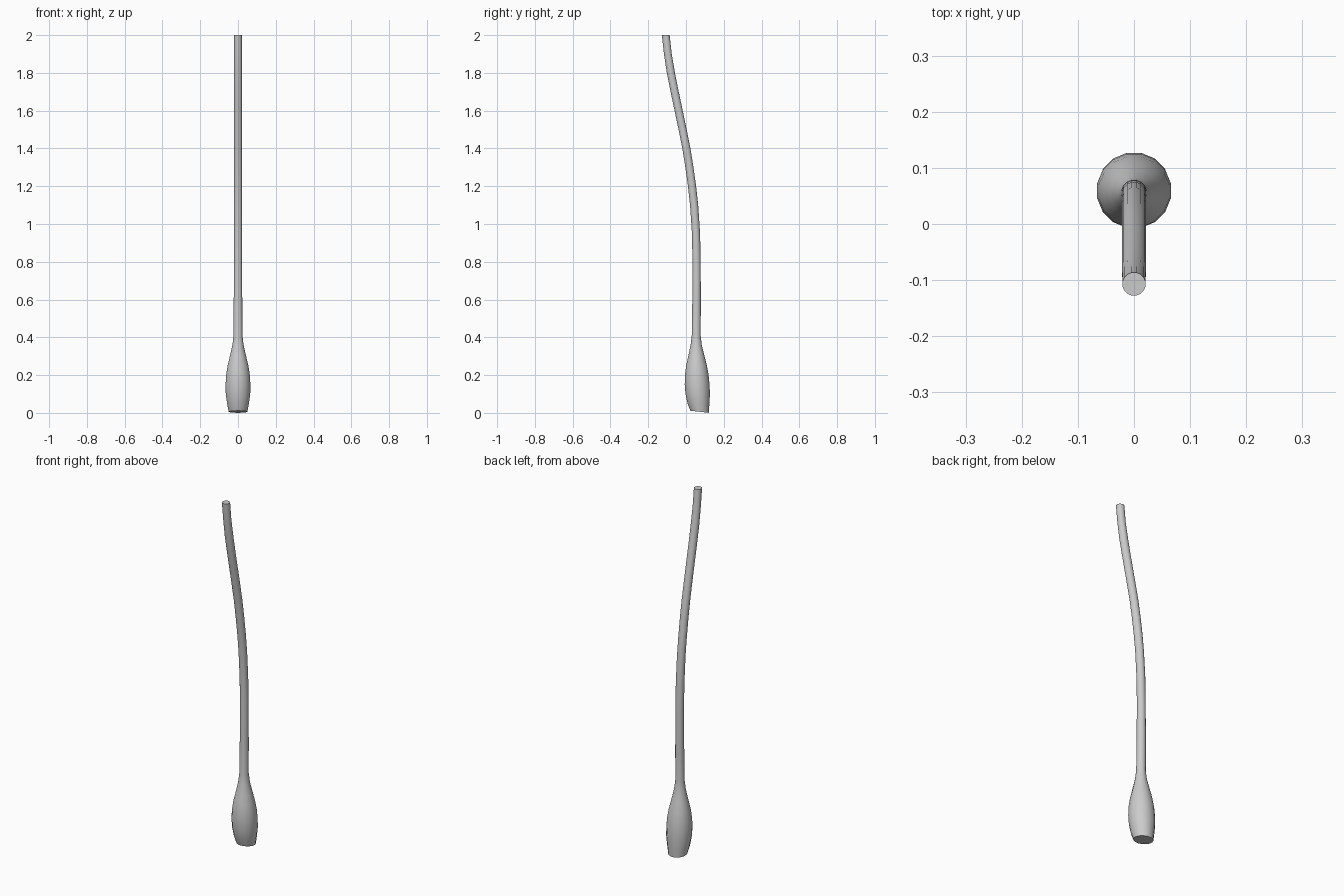
import bpy, bmesh, math

if "Cube" in bpy.data.objects:
    bpy.data.objects.remove(bpy.data.objects["Cube"])

SIDES = 16
# cross-sections from bottom to top: height, centre y, radius
RINGS = [
    (0.006, 0.072, 0.050), (0.05, 0.066, 0.059), (0.10, 0.062, 0.066),
    (0.15, 0.059, 0.067), (0.20, 0.057, 0.064), (0.25, 0.056, 0.056),
    (0.30, 0.055, 0.044), (0.36, 0.054, 0.030), (0.41, 0.054, 0.024),
    (0.60, 0.056, 0.023), (0.80, 0.056, 0.022), (0.95, 0.053, 0.022),
    (1.10, 0.043, 0.022), (1.20, 0.032, 0.022), (1.30, 0.018, 0.022),
    (1.40, 0.002, 0.022), (1.50, -0.018, 0.022), (1.60, -0.039, 0.022),
    (1.70, -0.060, 0.022), (1.80, -0.080, 0.022), (1.90, -0.096, 0.021),
    (2.00, -0.107, 0.021),
]

# curved handle that swells into a bulbous knob, lofted as one skin
bm = bmesh.new()
loops = []
for i, (z, y, r) in enumerate(RINGS):
    tilt = -0.11 if i == 0 else 0.0   # the butt end is cut slightly aslant
    loop = []
    for k in range(SIDES):
        a = 2 * math.pi * (k + 0.5) / SIDES
        dy = r * math.sin(a)
        loop.append(bm.verts.new((r * math.cos(a), y + dy, z + tilt * dy)))
    loops.append(loop)

for low, high in zip(loops, loops[1:]):
    for k in range(SIDES):
        n = (k + 1) % SIDES
        bm.faces.new((low[k], low[n], high[n], high[k]))

# flat end caps
bm.faces.new(loops[0][::-1])
bm.faces.new(loops[-1])

mesh = bpy.data.meshes.new("handle")
bm.to_mesh(mesh)
bm.free()
handle = bpy.data.objects.new("handle", mesh)
bpy.context.collection.objects.link(handle)

# smooth sides, crisp cap edges
bpy.context.view_layer.objects.active = handle
handle.select_set(True)
bpy.ops.object.shade_smooth_by_angle(angle=math.radians(40))
